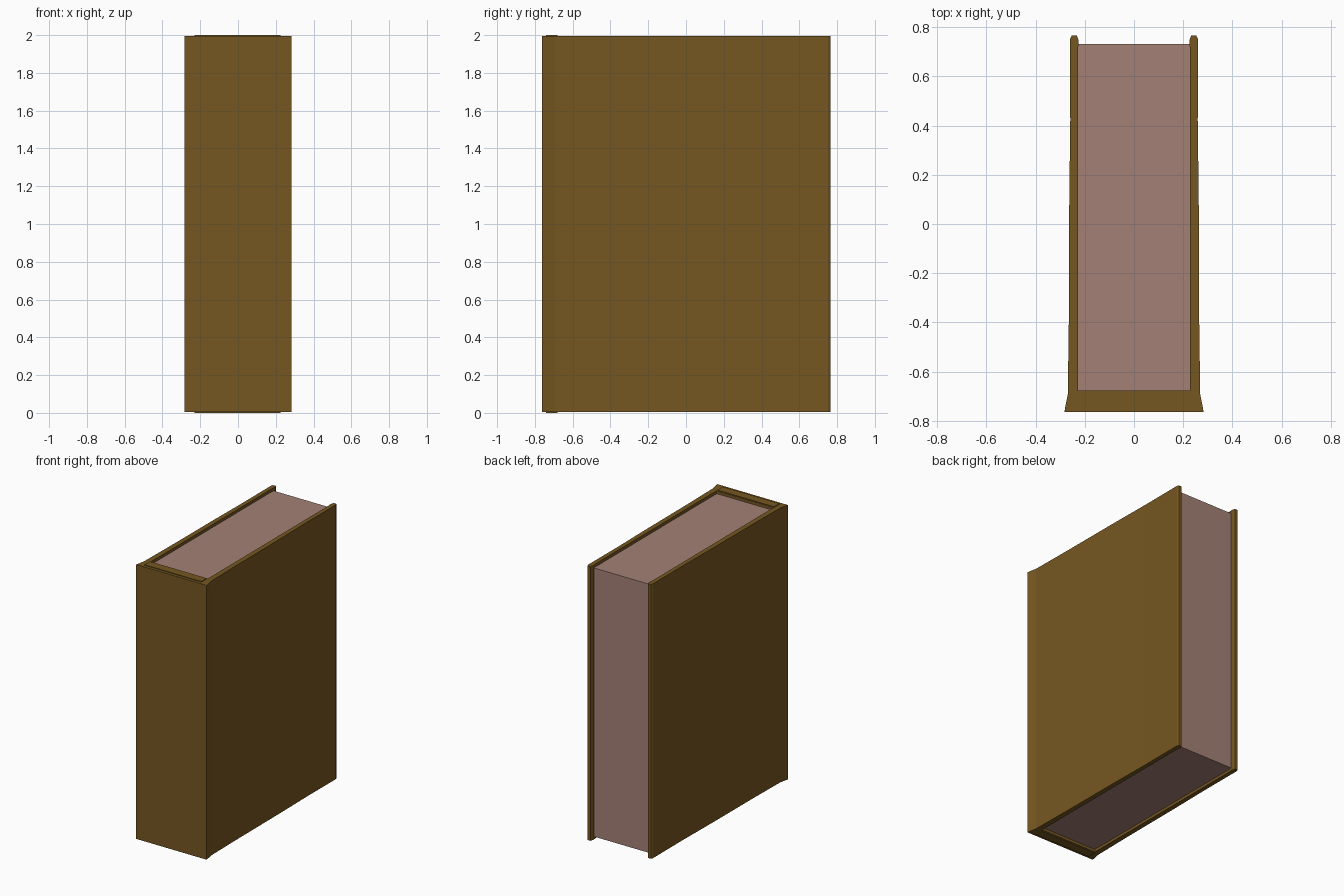
import bpy, bmesh

if "Cube" in bpy.data.objects:
    bpy.data.objects.remove(bpy.data.objects["Cube"])


def material(name, rgb):
    mat = bpy.data.materials.new(name)
    mat.diffuse_color = (*rgb, 1)
    mat.use_nodes = True
    mat.node_tree.nodes["Principled BSDF"].inputs["Base Color"].default_value = mat.diffuse_color
    return mat


def prism(name, outline, z0, z1, mat):
    """Extrude a top-view outline from z0 to z1."""
    bm = bmesh.new()
    face = bm.faces.new([bm.verts.new((x, y, z0)) for x, y in outline])
    ext = bmesh.ops.extrude_face_region(bm, geom=[face])
    for v in ext["geom"]:
        if isinstance(v, bmesh.types.BMVert):
            v.co.z = z1
    bmesh.ops.recalc_face_normals(bm, faces=bm.faces)
    mesh = bpy.data.meshes.new(name)
    bm.to_mesh(mesh)
    bm.free()
    mesh.materials.append(mat)
    obj = bpy.data.objects.new(name, mesh)
    bpy.context.collection.objects.link(obj)
    return obj


def rectangle(x0, x1, y0, y1):
    return [(x0, y0), (x1, y0), (x1, y1), (x0, y1)]


leather = material("cover_brown", (0.18, 0.095, 0.015))
paper = material("aged_paper", (0.37, 0.22, 0.18))

# Cover: U-shaped section with flared spine and rounded board tips
half = [(0.283, -0.763), (0.269, -0.692), (0.265, -0.4), (0.263, 0.1),
        (0.259, 0.42), (0.26, 0.752), (0.253, 0.765), (0.232, 0.765),
        (0.225, 0.745), (0.228, 0.7), (0.228, -0.676)]
outline = half + [(-x, y) for x, y in reversed(half)]
prism("cover", outline, 0.006, 1.995, leather)

# Slightly raised band across the ends of the spine
prism("spine_band", rectangle(-0.23, 0.225, -0.742, -0.68), 0.0, 2.0, leather)

# Page block, set in from the cover edges
prism("pages", rectangle(-0.229, 0.227, -0.677, 0.732), 0.026, 1.974, paper)
